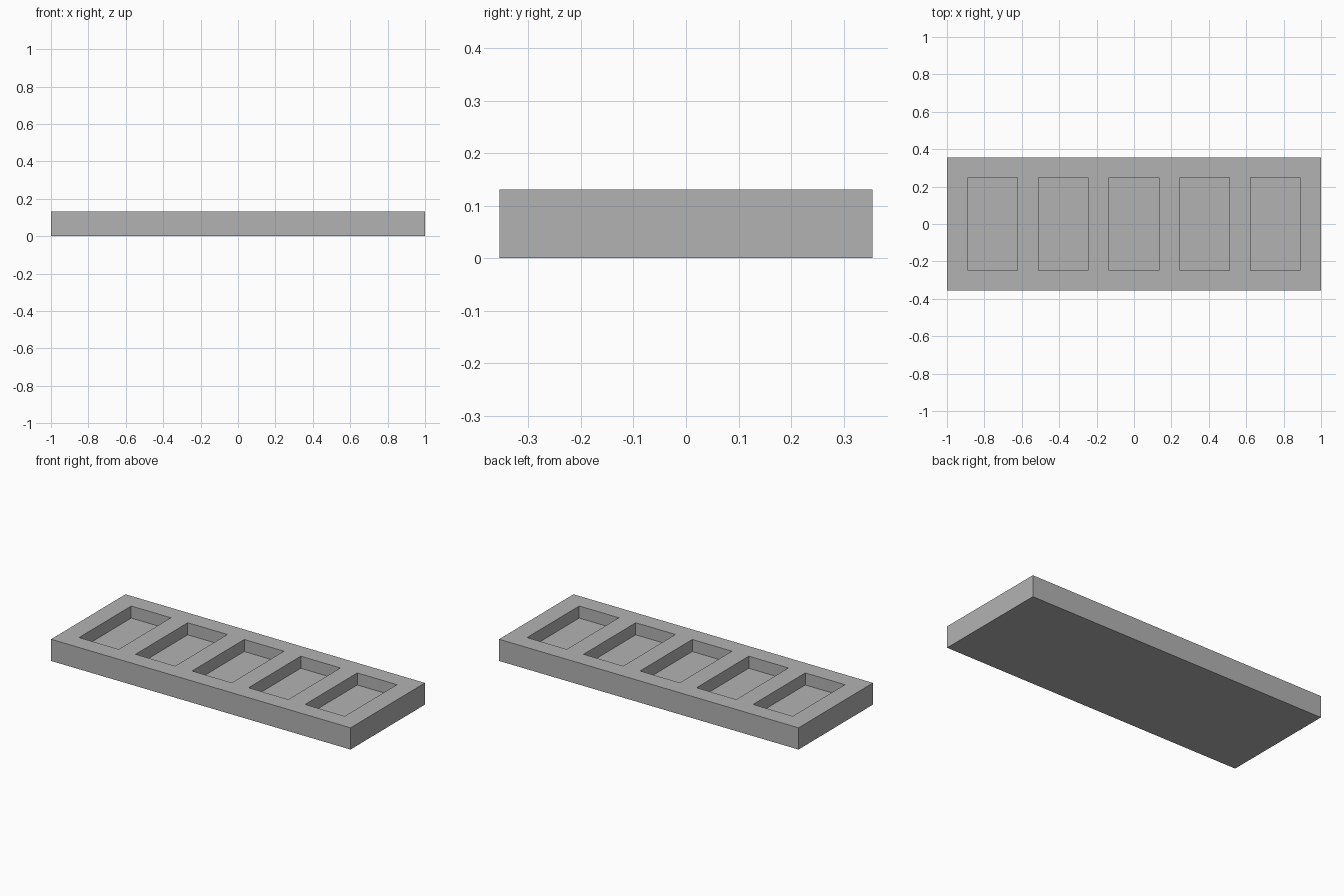
import bpy
import bmesh

cube = bpy.data.objects.get("Cube")
if cube:
    bpy.data.objects.remove(cube, do_unlink=True)

HALF_X, HALF_Y, HEIGHT = 1.0, 0.355, 0.131
POCKET_W, POCKET_Y, PITCH = 0.265, 0.249, 0.3775
POCKETS, DEPTH = 5, 0.073

grey = bpy.data.materials.new("plain grey")
grey.use_nodes = True
colour = (0.45, 0.45, 0.45, 1)
grey.diffuse_color = colour
grey.node_tree.nodes["Principled BSDF"].inputs["Base Color"].default_value = colour

# Grid lines across the tray: outer edges plus both sides of every pocket
xs = [-HALF_X]
for i in range(POCKETS):
    centre = (i - (POCKETS - 1) / 2) * PITCH
    xs += [centre - POCKET_W / 2, centre + POCKET_W / 2]
xs.append(HALF_X)
ys = [-HALF_Y, -POCKET_Y, POCKET_Y, HALF_Y]

bm = bmesh.new()


def quad(*corners):
    bm.faces.new([bm.verts.new(c) for c in corners])


# Top surface, with the pocket floors lowered and walled
for i, (x0, x1) in enumerate(zip(xs, xs[1:])):
    for j, (y0, y1) in enumerate(zip(ys, ys[1:])):
        pocket = i % 2 == 1 and j == 1
        z = HEIGHT - DEPTH if pocket else HEIGHT
        ring = [(x0, y0), (x1, y0), (x1, y1), (x0, y1)]
        quad(*[(x, y, z) for x, y in ring])
        if pocket:
            for a, b in zip(ring, ring[1:] + ring[:1]):
                quad((*a, z), (*b, z), (*b, HEIGHT), (*a, HEIGHT))

# Outer sides and underside
rim = [(x, -HALF_Y) for x in xs] + [(HALF_X, y) for y in ys[1:-1]]
rim += [(-x, -y) for x, y in rim]
for a, b in zip(rim, rim[1:] + rim[:1]):
    quad((*a, 0), (*b, 0), (*b, HEIGHT), (*a, HEIGHT))
bm.faces.new([bm.verts.new((x, y, 0)) for x, y in reversed(rim)])

# Weld into one solid and merge the flat strips
bmesh.ops.remove_doubles(bm, verts=bm.verts, dist=1e-5)
bmesh.ops.recalc_face_normals(bm, faces=bm.faces)
bmesh.ops.dissolve_limit(bm, angle_limit=0.01, verts=bm.verts, edges=bm.edges)

mesh = bpy.data.meshes.new("pocket_tray")
bm.to_mesh(mesh)
bm.free()
mesh.materials.append(grey)
tray = bpy.data.objects.new("pocket_tray", mesh)
bpy.context.collection.objects.link(tray)
